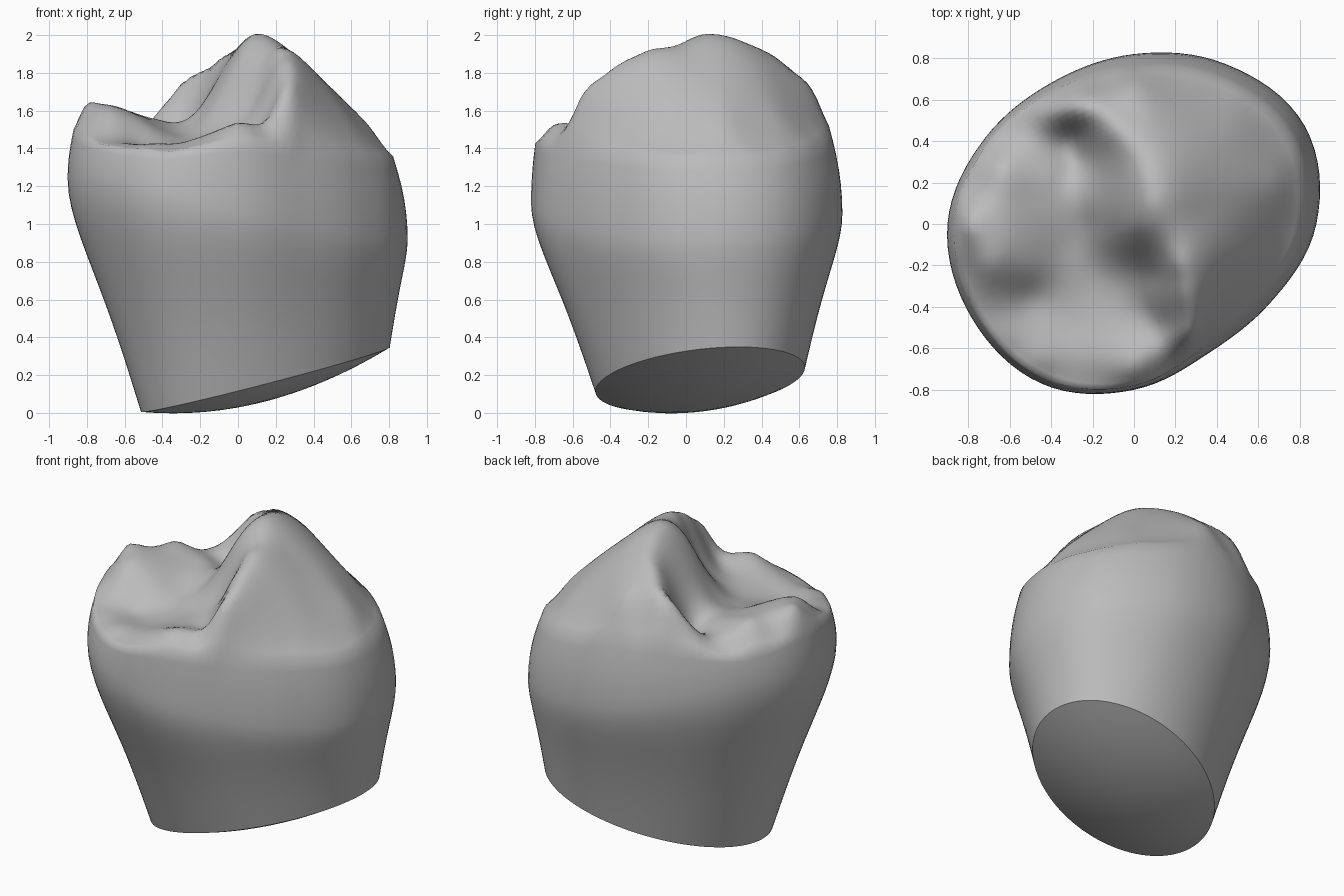
import bpy
import bmesh
from math import sin, cos, pi, hypot
from mathutils import Vector

SEGMENTS = 96
CAP_RINGS = 8
WALL_RINGS = 16
SHOULDER_RINGS = 6
TOP_RINGS = 28

cube = bpy.data.objects.get("Cube")
if cube:
    bpy.data.objects.remove(cube, do_unlink=True)

# Outline radius, shoulder inset and shoulder height, every 30 degrees from +x
widest = [.88, .95, .89, .82, .79, .83, .9, .905, .89, .8, .72, .76]
inset = [.92, .91, .91, .92, .95, .965, .965, .96, .965, .975, .95, .93]
shoulder = [1.35, 1.36, 1.43, 1.52, 1.51, 1.45, 1.5, 1.43, 1.38, 1.44, 1.41, 1.38]

# Landmarks of the biting surface
tall_cusp = [(.08, .1, 2), (.05, .23, 1.98), (.32, .05, 1.88), (.42, .1, 1.79),
             (.52, .2, 1.69), (.7, .2, 1.51), (.3, .45, 1.75), (.1, .55, 1.79),
             (-.04, .55, 1.82), (0, .68, 1.69), (.52, -.15, 1.65), (.5, .5, 1.55)]
cusp_ridges = [(.2, -.2, 1.9), (.23, -.34, 1.84), (.28, -.43, 1.79),
               (.28, -.55, 1.67), (.02, -.02, 1.89), (-.02, .36, 1.92),
               (-.1, .45, 1.87), (-.2, .57, 1.8), (-.3, .59, 1.73),
               (-.39, .56, 1.63), (-.14, .1, 1.7)]
grooves = [(-.22, 0, 1.55), (-.25, .3, 1.52), (-.3, .42, 1.53),
           (-.3, -.1, 1.48), (-.15, -.22, 1.49), (0, -.2, 1.61),
           (.1, -.25, 1.68), (.08, -.42, 1.53), (.15, -.5, 1.56)]
low_cusp = [(-.75, 0, 1.64), (-.82, 0, 1.61), (-.5, .15, 1.57), (-.4, .25, 1.54),
            (-.46, .42, 1.52), (-.65, .27, 1.59), (-.7, -.2, 1.6), (-.5, -.22, 1.52)]
front_ledge = [(-.5, -.36, 1.42), (-.3, -.5, 1.42), (-.6, -.55, 1.42),
               (-.45, -.66, 1.42), (-.2, -.65, 1.46), (-.1, -.4, 1.47),
               (.06, -.62, 1.53), (0, -.72, 1.51)]


def around(values, angle):
    """Smooth periodic interpolation of evenly spaced values."""
    n = len(values)
    pos = angle / (2 * pi) * n
    i, t = int(pos), pos - int(pos)
    a, b, c, d = (values[(i + k) % n] for k in (-1, 0, 1, 2))
    return b + t * (c - a + t * (2*a - 5*b + 4*c - d + t * (3*(b - c) + d - a))) / 2


def solve(rows):
    """Gaussian elimination with pivoting on an augmented matrix."""
    n = len(rows)
    for i in range(n):
        p = max(range(i, n), key=lambda r: abs(rows[r][i]))
        rows[i], rows[p] = rows[p], rows[i]
        for r in range(n):
            if r != i:
                f = rows[r][i] / rows[i][i]
                rows[r] = [x - f * y for x, y in zip(rows[r], rows[i])]
    return [rows[i][n] / rows[i][i] for i in range(n)]


def kernel(p, x, y):
    return hypot(p[0] - x, p[1] - y, .06)


def base_point(a, rho=1):
    """Point on the tilted, slightly bulging underside; rho = 1 is its rim."""
    x = rho * (.655 * cos(a) + .07 * sin(a))
    y = rho * (.07 * cos(a) + .55 * sin(a))
    z = .177 + .25 * x + .045 * y - .115 * (1 - rho * rho)
    return Vector((x + .145, y + .075, z))


def equator_point(a):
    r = around(widest, a)
    return Vector((r * cos(a), r * sin(a), 1.08 - .16 * cos(a)))


def shoulder_point(a):
    k = around(inset, a)
    p = equator_point(a)
    return Vector((p.x * k, p.y * k, around(shoulder, a)))


def between(low, high, outward, upward):
    p = low.lerp(high, outward)
    p.z = low.z + (high.z - low.z) * upward
    return p


# Height field through the landmarks and the shoulder
landmarks = tall_cusp + cusp_ridges + grooves + low_cusp + front_ledge
landmarks += [tuple(shoulder_point(2 * pi * i / 24)) for i in range(24)]
weights = solve([[kernel(p, q[0], q[1]) for p in landmarks] + [q[2]] for q in landmarks])


def height(x, y):
    return sum(w * kernel(p, x, y) for w, p in zip(weights, landmarks))


# Rings from the underside, up the wall and shoulder, to the middle of the top
angles = [2 * pi * i / SEGMENTS for i in range(SEGMENTS)]
middle = Vector((-.1, -.05, 0))
middle.z = height(middle.x, middle.y)
rings = []
for j in range(1, CAP_RINGS):
    rings.append([base_point(a, j / CAP_RINGS) for a in angles])
for j in range(WALL_RINGS):
    s = j / WALL_RINGS
    rings.append([between(base_point(a), equator_point(a), s + s**4 * (1 - s), s)
                  for a in angles])
for j in range(SHOULDER_RINGS):
    u = j / SHOULDER_RINGS
    rings.append([between(equator_point(a), shoulder_point(a), u * u, u)
                  for a in angles])
for j in range(TOP_RINGS):
    ring = [shoulder_point(a).lerp(middle, j / TOP_RINGS) for a in angles]
    for p in ring:
        p.z = height(p.x, p.y)
    rings.append(ring)

bm = bmesh.new()
loops = [[bm.verts.new(p) for p in ring] for ring in rings]
bottom = bm.verts.new(base_point(0, 0))
tip = bm.verts.new(middle)
for i in range(SEGMENTS):
    k = (i + 1) % SEGMENTS
    bm.faces.new((loops[0][k], loops[0][i], bottom))
    for lower, upper in zip(loops, loops[1:]):
        bm.faces.new((lower[i], lower[k], upper[k], upper[i]))
    bm.faces.new((loops[-1][i], loops[-1][k], tip))
for face in bm.faces:
    face.smooth = True

# Sharp rim round the underside
rim = loops[CAP_RINGS - 1]
for i in range(SEGMENTS):
    bm.edges.get((rim[i - 1], rim[i])).smooth = False

mesh = bpy.data.meshes.new("tooth_crown")
bm.to_mesh(mesh)
bm.free()
crown = bpy.data.objects.new("tooth_crown", mesh)
bpy.context.collection.objects.link(crown)

# Plain grey surface
grey = bpy.data.materials.new("plain_grey")
grey.use_nodes = True
colour = (.5, .5, .5, 1)
grey.diffuse_color = colour
grey.node_tree.nodes["Principled BSDF"].inputs["Base Color"].default_value = colour
mesh.materials.append(grey)
